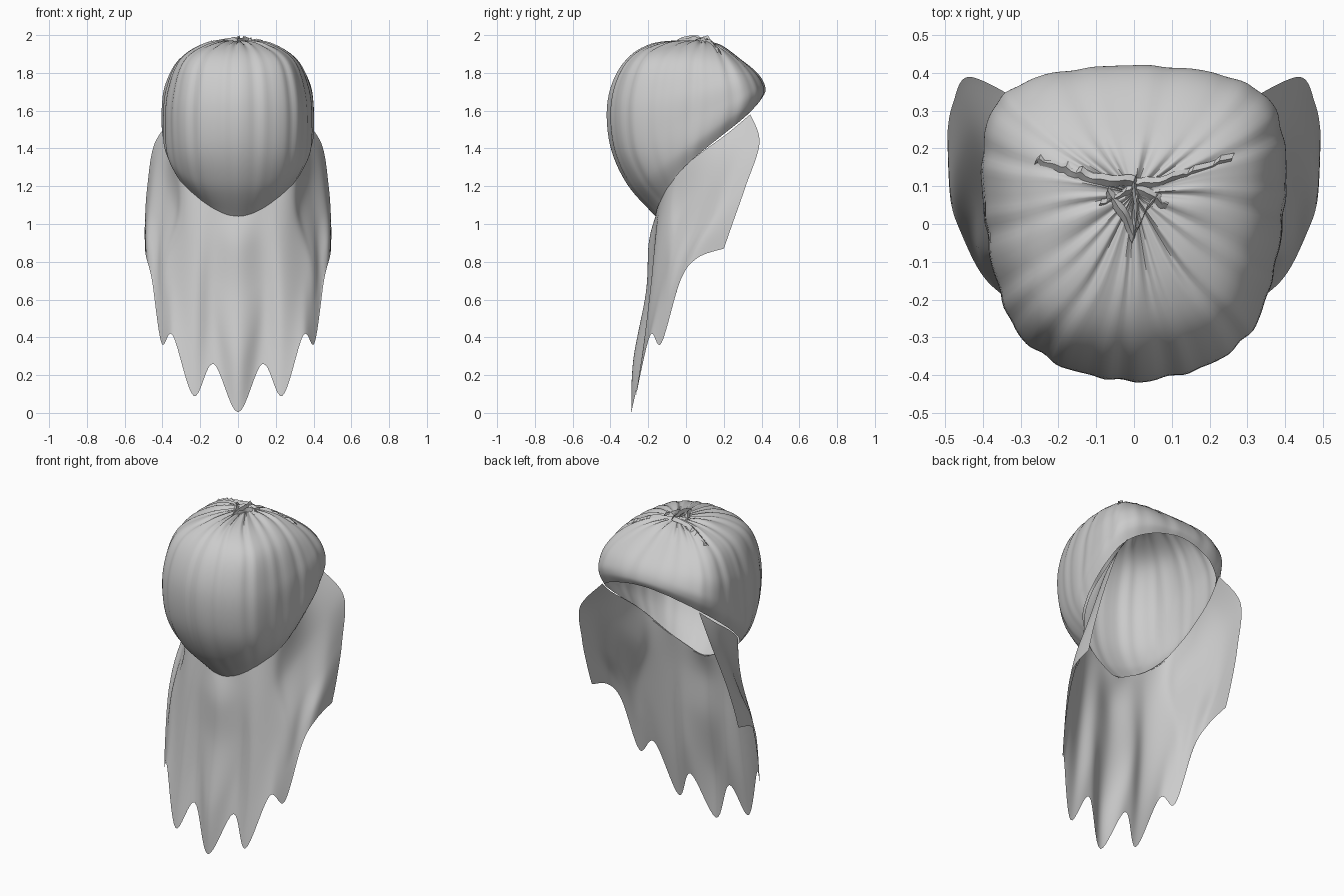
import bpy
import bmesh
import math
import random
from mathutils import Vector

random.seed(4)

if "Cube" in bpy.data.objects:
    bpy.data.objects.remove(bpy.data.objects["Cube"], do_unlink=True)

cloth = bpy.data.materials.new("light grey cloth")
cloth.use_nodes = True
grey = (0.6, 0.6, 0.6, 1.0)
cloth.diffuse_color = grey
cloth.node_tree.nodes["Principled BSDF"].inputs["Base Color"].default_value = grey


def spline(points, t, closed=False):
    """Smooth curve through the points, t running from 0 to 1."""
    count = len(points)
    spans = count if closed else count - 1
    i = min(int(t * spans), spans - 1)
    f = t * spans - i

    def pick(k):
        return points[k % count] if closed else points[max(0, min(count - 1, k))]

    a, b, c, d = (Vector(pick(i + k)) for k in (-1, 0, 1, 2))
    return b + (c - a) * (f / 2) + (2 * a - 5 * b + 4 * c - d) * (f * f / 2) \
        + (3 * b - a - 3 * c + d) * (f ** 3 / 2)


def mirror_x(point):
    return (-point[0], point[1], point[2])


def sheet(name, point_at, columns, rows, closed=False, angle=60):
    """Cloth surface; point_at(s, t) gives a position, t runs downwards."""
    bm = bmesh.new()
    across = columns if closed else columns + 1
    grid = [[bm.verts.new(point_at(c / columns, r / rows)) for c in range(across)]
            for r in range(rows + 1)]
    for r in range(rows):
        for c in range(columns):
            n = (c + 1) % across
            bm.faces.new((grid[r][c], grid[r + 1][c], grid[r + 1][n], grid[r][n]))
    bmesh.ops.remove_doubles(bm, verts=bm.verts, dist=0.0002)
    mesh = bpy.data.meshes.new(name)
    bm.to_mesh(mesh)
    bm.free()
    mesh.materials.append(cloth)
    obj = bpy.data.objects.new(name, mesh)
    bpy.context.collection.objects.link(obj)
    bpy.ops.object.select_all(action="DESELECT")
    obj.select_set(True)
    bpy.context.view_layer.objects.active = obj
    bpy.ops.object.shade_smooth_by_angle(angle=math.radians(angle))


# Hood: meridians from the gathered crown down to the slanted rim
crown = (0, .08, 1.97)
front = [crown, (0, -.18, 1.95), (0, -.33, 1.85), (0, -.41, 1.66),
         (0, -.4, 1.42), (0, -.31, 1.21), (0, -.16, 1.04)]
front_side = [crown, (.13, -.12, 1.95), (.245, -.24, 1.86), (.29, -.3, 1.66),
              (.29, -.29, 1.42), (.262, -.22, 1.245), (.2, -.13, 1.13)]
side = [crown, (.17, .07, 1.957), (.31, .04, 1.87), (.38, .03, 1.71),
        (.395, .02, 1.55), (.39, .01, 1.41), (.35, 0, 1.31)]
back_side = [crown, (.15, .17, 1.94), (.26, .25, 1.87), (.325, .305, 1.785),
             (.347, .335, 1.7), (.345, .335, 1.635), (.325, .315, 1.57)]
back = [crown, (0, .19, 1.94), (0, .29, 1.87), (0, .365, 1.81),
        (0, .405, 1.76), (0, .42, 1.71), (0, .407, 1.675)]
half = [front, front_side, side, back_side, back]
meridians = half + [[mirror_x(p) for p in m] for m in half[3:0:-1]]


def pleat(s):
    a = s * math.tau
    return math.sin(23 * a) + 0.6 * math.sin(14 * a + 1) + 0.4 * math.sin(37 * a + 2)


def hood_point(s, t):
    p = spline([spline(m, t) for m in meridians], s, closed=True)
    w = pleat(s)
    spread = 1 + 0.01 * w * min(1, t * 4) * (1.2 - t)
    p.x *= spread
    p.y = .05 + (p.y - .05) * spread
    p.z += 0.005 * w * math.exp(-((t - 0.12) / 0.1) ** 2)
    return p


sheet("hood", hood_point, 160, 42, closed=True)

# Drape: rows hang from the rim, through three bends, to the ragged hem
rim_row = [(0, -.16, 1.045), (.11, -.15, 1.085), (.2, -.13, 1.135), (.28, -.09, 1.21),
           (.325, -.03, 1.285), (.35, .07, 1.37), (.35, .22, 1.48), (.325, .34, 1.58)]
upper_row = [(0, -.193, .9), (.12, -.17, .93), (.22, -.15, .95), (.3, -.1, 1.03),
             (.33, -.02, 1.08), (.375, .09, 1.2), (.425, .25, 1.33), (.44, .385, 1.43)]
middle_row = [(0, -.206, .64), (.135, -.18, .69), (.235, -.18, .66), (.345, -.115, .79),
              (.4, -.055, .81), (.42, .05, .98), (.465, .18, 1.1), (.48, .31, 1.2)]
lower_row = [(0, -.275, .28), (.13, -.2, .46), (.235, -.22, .36), (.345, -.155, .58),
             (.405, -.1, .56), (.455, .01, .83), (.485, .11, .94), (.493, .245, 1.01)]
hem_row = [(0, -.29, .003), (.13, -.23, .26), (.235, -.265, .09), (.345, -.19, .41),
           (.405, -.13, .37), (.455, -.03, .7), (.485, .06, .82), (.493, .2, .87)]
rows = [[mirror_x(p) for p in row[:0:-1]] + row
        for row in (rim_row, upper_row, middle_row, lower_row, hem_row)]


def drape_point(s, t):
    p = spline([spline(row, s) for row in rows], t)
    p.y -= 0.006 * math.sin(t * math.pi) * math.cos((s - 0.5) * 14 * math.pi)
    return p


sheet("front_drape", drape_point, 112, 36)


# Crumpled cloth at the crown: narrow puckered ridges standing on the hood
def ridge(name, path, height, steps):
    jitter = [random.uniform(-1, 1) for _ in range(steps + 1)]

    def point(s, t):
        p = spline(path, s)
        j = jitter[round(s * steps)]
        lift = 1 - abs(2 * t - 1)
        p.y += (t - 0.5) * 0.03 + 0.006 * j
        p.x += (t - 0.5) * 0.012
        p.z = min(1.999, p.z + height * lift * (0.75 + 0.25 * j))
        return p

    sheet(name, point, steps, 4, angle=30)


for label, sign in (("left", 1), ("right", -1)):
    ridge(label + "_crown_ridge",
          [(0, .11, 1.97), (sign * .1, .12, 1.96), (sign * .18, .15, 1.938),
           (sign * .26, .17, 1.895)], 0.022, 18)
    ridge(label + "_crown_tuck",
          [(0, .1, 1.97), (sign * .05, .07, 1.965), (sign * .09, .05, 1.96)], 0.022, 8)
    ridge(label + "_inner_tuck",
          [(0, -.03, 1.965), (sign * .03, .03, 1.97), (sign * .07, .09, 1.965)], 0.025, 8)
ridge("centre_tuck", [(0, -.035, 1.965), (.008, .04, 1.975), (0, .11, 1.975)], 0.026, 8)
